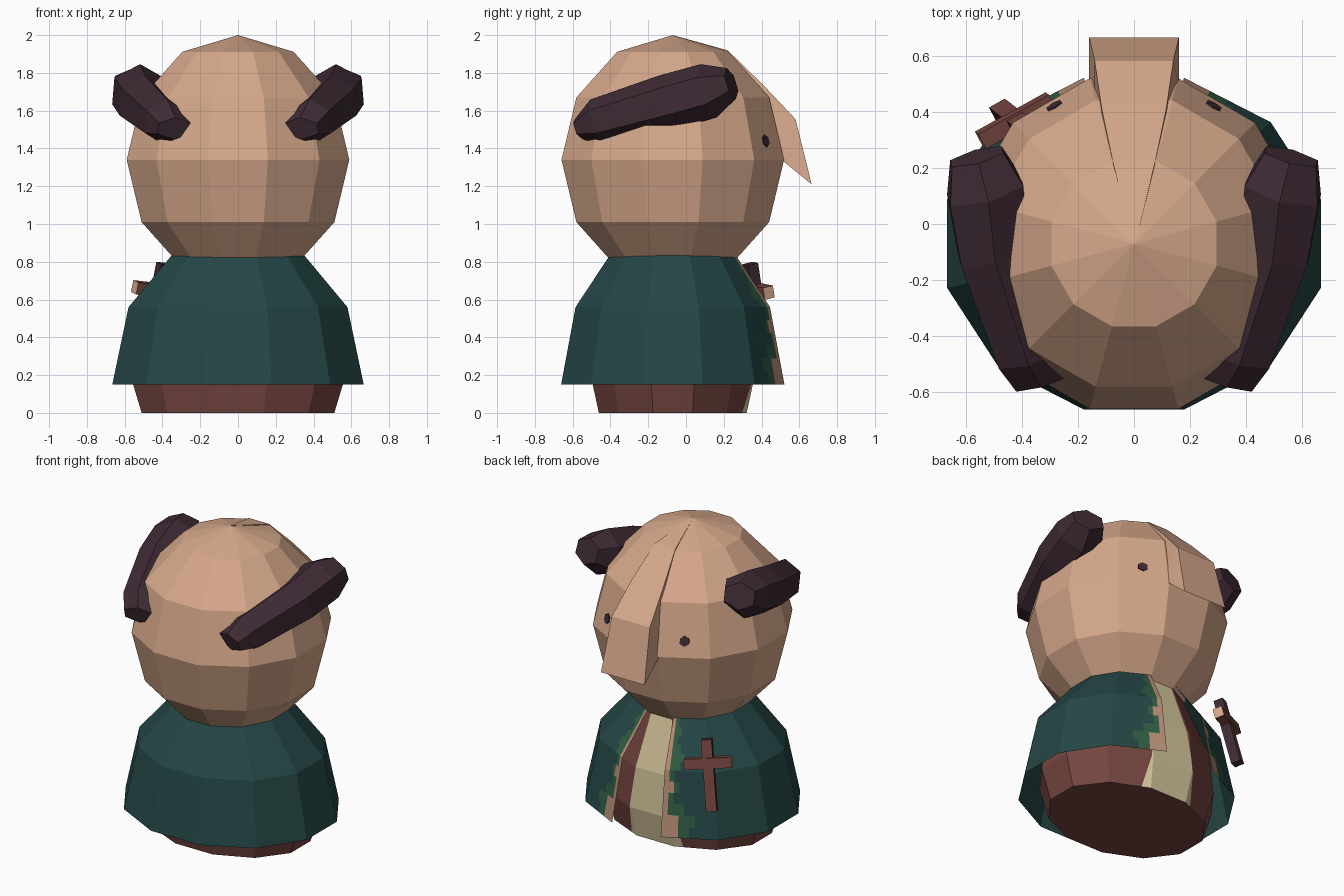
import bpy, bmesh, math
from mathutils import Vector, Matrix

if "Cube" in bpy.data.objects:
    bpy.data.objects.remove(bpy.data.objects["Cube"])

CY = -0.07  # shared axis of head and body


def mat(name, r, g, b):
    m = bpy.data.materials.new(name)
    m.diffuse_color = [(c / 255 / 12.92 if c < 11 else ((c / 255 + .055) / 1.055) ** 2.4)
                       for c in (r, g, b)] + [1]
    m.use_nodes = True
    m.node_tree.nodes["Principled BSDF"].inputs["Base Color"].default_value = m.diffuse_color
    return m


TAN = mat("tan", 214, 168, 139)
DARK = mat("dark_plum", 62, 42, 52)
BROWN = mat("red_brown", 118, 70, 64)
TEAL = mat("teal", 36, 71, 70)
CREAM = mat("cream", 218, 202, 160)
GREEN = mat("leaf_green", 48, 92, 66)
TRIM = mat("trim_tan", 180, 140, 116)


def finish(name, bm, mats, fix=True):
    if fix:
        bmesh.ops.recalc_face_normals(bm, faces=bm.faces[:])
    me = bpy.data.meshes.new(name)
    bm.to_mesh(me)
    bm.free()
    for m in mats:
        me.materials.append(m)
    ob = bpy.data.objects.new(name, me)
    bpy.context.collection.objects.link(ob)
    return ob


def loft(bm, rings):
    """Skin a list of point rings and cap both ends."""
    vs = [[bm.verts.new(p) for p in r] for r in rings]
    n = len(vs[0])
    for a, b in zip(vs, vs[1:]):
        for i in range(n):
            j = (i + 1) % n
            bm.faces.new((a[i], a[j], b[j], b[i]))
    bm.faces.new(vs[0][::-1])
    bm.faces.new(vs[-1])


def corner(k, rx, ry, z):
    a = math.radians(15 + 30 * k)
    return Vector((rx * math.cos(a), CY + ry * math.sin(a), z))


# head: 12-sided sphere with flat sides on the axes
bm = bmesh.new()
bmesh.ops.create_uvsphere(bm, u_segments=12, v_segments=6, radius=1,
                          matrix=Matrix.Translation((0, CY, 1.34))
                          @ Matrix.Diagonal((.61, .61, .66, 1))
                          @ Matrix.Rotation(math.radians(15), 4, 'Z'))
finish("head", bm, [TAN])

# inner body with a tapering cream stripe down the open side
bm = bmesh.new()
loft(bm, [[corner(k, rx, ry, z) for k in range(12)] for z, rx, ry in
          ((0, .528, .405), (.2, .59, .45), (.47, .55, .435), (.8, .36, .34), (.9, .27, .26))])
for s in (-1, 1):
    bmesh.ops.bisect_plane(bm, geom=bm.verts[:] + bm.edges[:] + bm.faces[:],
                           plane_co=(s * .19, 0, 0), plane_no=(s, 0, .14))
for f in bm.faces:
    c = f.calc_center_median()
    f.material_index = int(c.y > .1 and abs(c.x) < .19 - .14 * c.z and abs(f.normal.z) < .9)
finish("inner_body", bm, [BROWN, CREAM])

# robe: open sheet, one of twelve sides missing, stepped trim beside the gap
bands = [(.15, .689, .612), (.56, .60, .533), (.825, .371, .352), (.9, .30, .29)]
trim_w = [3, 3, 1, 1, 2, 1, 1, 1, 1, 1, 1, 1]
green_w = [5, 6, 4, 2, 3, 2, 3, 4, 3, 2, 3, 2]
bm = bmesh.new()
for k in range(3, 14):
    edge = k in (3, 13)
    for b, ((z0, rx0, ry0), (z1, rx1, ry1)) in enumerate(zip(bands, bands[1:])):
        p = [corner(k, rx0, ry0, z0), corner(k + 1, rx0, ry0, z0),
             corner(k, rx1, ry1, z1), corner(k + 1, rx1, ry1, z1)]
        nu, nv = (10, 6) if edge and b < 2 else (1, 1)
        grid = [[bm.verts.new(p[0].lerp(p[1], i / nu).lerp(p[2].lerp(p[3], i / nu), j / nv))
                 for i in range(nu + 1)] for j in range(nv + 1)]
        for j in range(nv):
            for i in range(nu):
                f = bm.faces.new((grid[j][i], grid[j][i + 1], grid[j + 1][i + 1], grid[j + 1][i]))
                if nu > 1:
                    u, r = (i if k == 3 else nu - 1 - i), b * 6 + j
                    f.material_index = 2 if u < trim_w[r] else 1 if u < green_w[r] else 0
bmesh.ops.remove_doubles(bm, verts=bm.verts[:], dist=1e-4)
finish("robe", bm, [TEAL, GREEN, TRIM], fix=False)

# ears: six-sided bars that swell in the middle, slung along the head
axis = Vector((.2, .73, .24)).normalized()
side = axis.cross(Vector((0, 0, 1))).normalized()
up = side.cross(axis)
ear = [((.335, -.565, 1.505), .09, .06), ((.385, -.47, 1.54), .105, .125),
       ((.505, -.10, 1.645), .12, .148), ((.53, .12, 1.705), .135, .148),
       ((.56, .24, 1.745), .095, .085)]
for s, label in ((1, "right"), (-1, "left")):
    bm = bmesh.new()
    rings = []
    for c, w, h in ear:
        ring = []
        for i in range(6):
            a = math.radians(30 + 60 * i)
            q = Vector(c) + side * w * math.cos(a) / .866 + up * h * math.sin(a)
            ring.append((s * q.x, q.y, q.z))
        rings.append(ring)
    loft(bm, rings)
    finish(label + "_ear", bm, [DARK])

    # eye: small plate lying on the head facet
    n = Vector((s * .486, .842, .233)).normalized()
    bm = bmesh.new()
    bmesh.ops.create_cone(bm, cap_ends=True, segments=6, radius1=.033, radius2=.033, depth=.009,
                          matrix=Matrix.Translation((s * .284, .421, 1.44))
                          @ n.to_track_quat('Z', 'Y').to_matrix().to_4x4())
    finish(label + "_eye", bm, [DARK])

# snout: wedge widening from the crown to an overhanging tip
bm = bmesh.new()
snout = [(.004, -.07, 2.0, -.06, 1.97), (.075, .22, 1.92, .16, 1.85), (.115, .41, 1.735, .3, 1.6),
         (.14, .58, 1.555, .42, 1.45), (.16, .665, 1.21, .50, 1.345)]
loft(bm, [[(-w, y, z), (w, y, z), (w, yi, zi), (-w, yi, zi)] for w, y, z, yi, zi in snout])
finish("snout", bm, [TAN])

# cross pendant: brown faces, dark sides, tan bar ends
top, low = Vector((-.39, .34, .79)), Vector((-.475, .405, .36))
mid = Vector((-.42, .367, .65))
v = (top - low).normalized()
u = Vector((.85, .5, -.2))
u = (u - v * u.dot(v)).normalized()
n = v.cross(u)
n = n if n.y > 0 else -n


def bar(name, c, long, across, length, rule, mats):
    bm = bmesh.new()
    bmesh.ops.create_cube(bm, size=1)
    for vert in bm.verts:
        x, y, z = vert.co
        vert.co = c + long * x * length + across * y * .065 + n * z * .06
    bmesh.ops.recalc_face_normals(bm, faces=bm.faces[:])
    for f in bm.faces:
        f.material_index = rule(f.normal)
    finish(name, bm, mats)


bar("pendant_upright", (top + low) / 2, v, u, (top - low).length,
    lambda d: int(d.dot(n) < .5), [BROWN, DARK])
bar("pendant_crossbar", mid + n * .002, u, v, .29,
    lambda d: int(abs(d.dot(u)) > .5), [BROWN, TAN])
